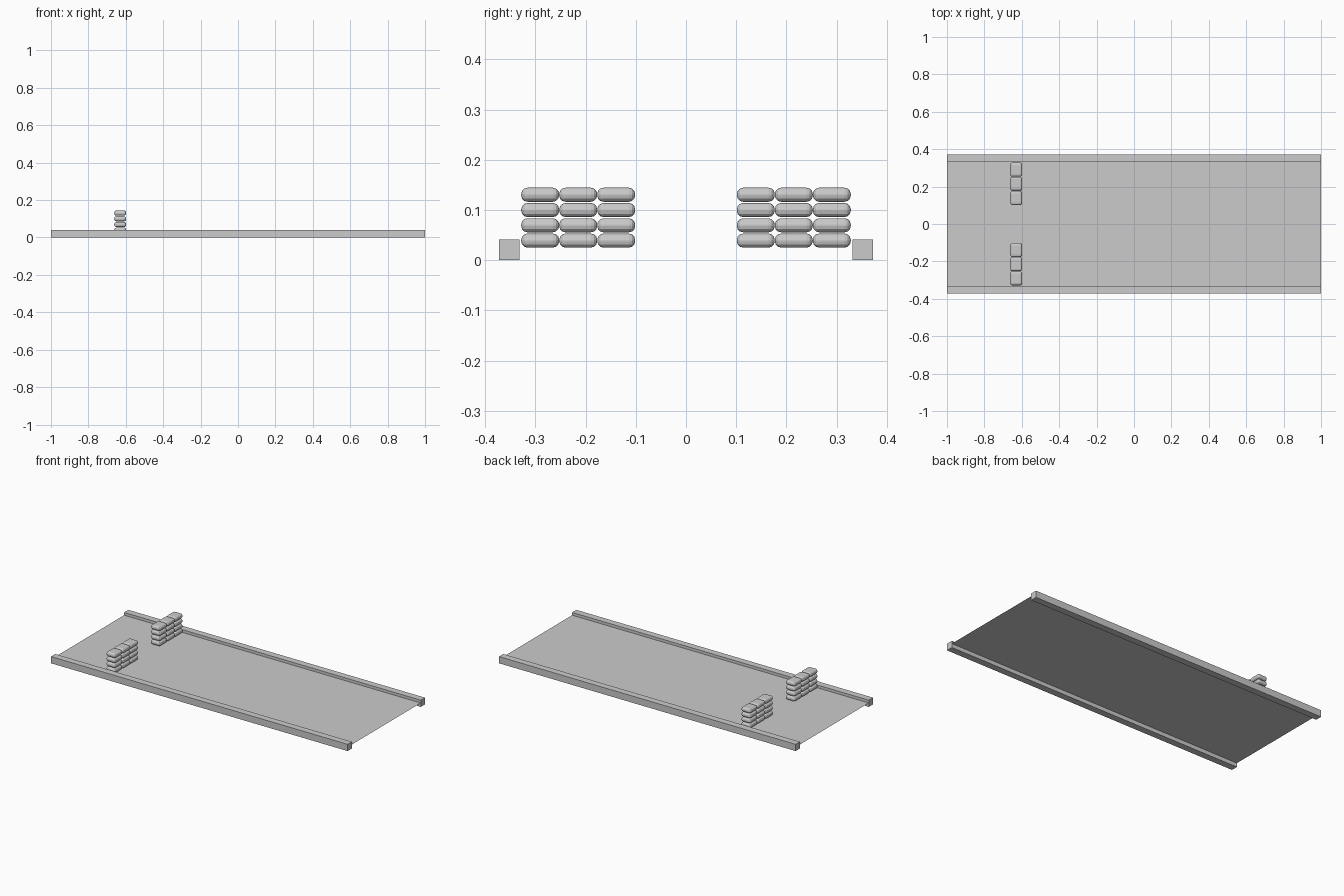
import bpy, bmesh
from mathutils import Matrix, Vector

if "Cube" in bpy.data.objects:
    bpy.data.objects.remove(bpy.data.objects["Cube"])


def make(name, bm):
    me = bpy.data.meshes.new(name)
    bm.to_mesh(me)
    bm.free()
    ob = bpy.data.objects.new(name, me)
    bpy.context.collection.objects.link(ob)
    return ob


def box(name, size, loc):
    bm = bmesh.new()
    bmesh.ops.create_cube(bm, size=1, matrix=Matrix.Translation(loc) @ Matrix.Diagonal((*size, 1)))
    return make(name, bm)


# thin road deck
bm = bmesh.new()
bmesh.ops.create_grid(bm, x_segments=1, y_segments=1, size=1,
                      matrix=Matrix.Translation((0, 0, 0.024)) @ Matrix.Diagonal((1, 0.334, 1, 1)))
make("deck", bm)

# side rails
for side, label in ((-1, "front"), (1, "back")):
    box(label + "_rail", (2, 0.041, 0.041), (0, side * 0.352, 0.0205))

# two sandbag walls, three bags wide and four high
for side, label in ((-1, "front"), (1, "back")):
    for row in range(4):
        for col in range(3):
            loc = Vector((-0.63, side * (0.139 + 0.0757 * col), 0.039 + 0.0304 * row))
            bag = box(f"{label}_sandbag_{row}_{col}", (0.064, 0.0755, 0.028), (0, 0, 0))
            bag.location = loc
            bev = bag.modifiers.new("rounding", 'BEVEL')
            bev.width = 0.0125
            bev.segments = 3
